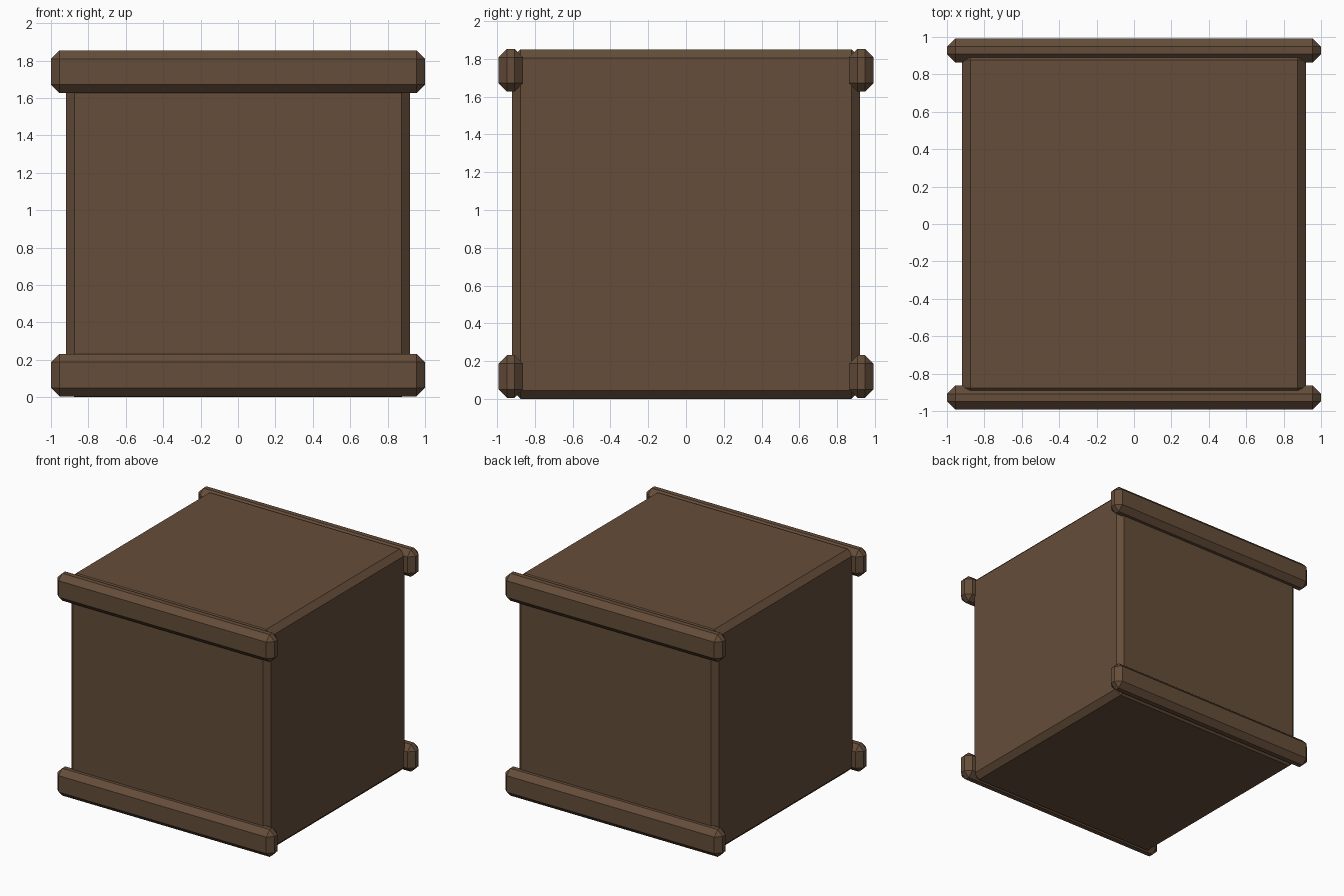
import bpy

if "Cube" in bpy.data.objects:
    bpy.data.objects.remove(bpy.data.objects["Cube"])

wood = bpy.data.materials.new("brown_wood")
wood.diffuse_color = (0.13, 0.075, 0.042, 1)
wood.use_nodes = True
wood.node_tree.nodes["Principled BSDF"].inputs["Base Color"].default_value = wood.diffuse_color


def chamfered_box(name, low, high, chamfer=0.045):
    """Box between two corners with a single flat chamfer on every edge."""
    center = [(a + b) / 2 for a, b in zip(low, high)]
    bpy.ops.mesh.primitive_cube_add(size=1, location=center)
    obj = bpy.context.object
    obj.name = name
    obj.scale = [b - a for a, b in zip(low, high)]
    bpy.ops.object.transform_apply(location=False, rotation=False, scale=True)
    bevel = obj.modifiers.new("chamfer", 'BEVEL')
    bevel.width = chamfer
    bevel.segments = 1
    bevel.limit_method = 'NONE'
    obj.data.materials.append(wood)
    return obj


# Main crate body
chamfered_box("crate_body", (-0.92, -0.922, 0), (0.92, 0.922, 1.85))

# Horizontal rails along the top and bottom of the front and back
for side, y0, y1 in (("front", -0.993, -0.863), ("back", 0.863, 0.993)):
    for level, z0, z1 in (("bottom", 0.005, 0.232), ("top", 1.627, 1.854)):
        chamfered_box(f"{side}_{level}_rail", (-1, y0, z0), (1, y1, z1))
